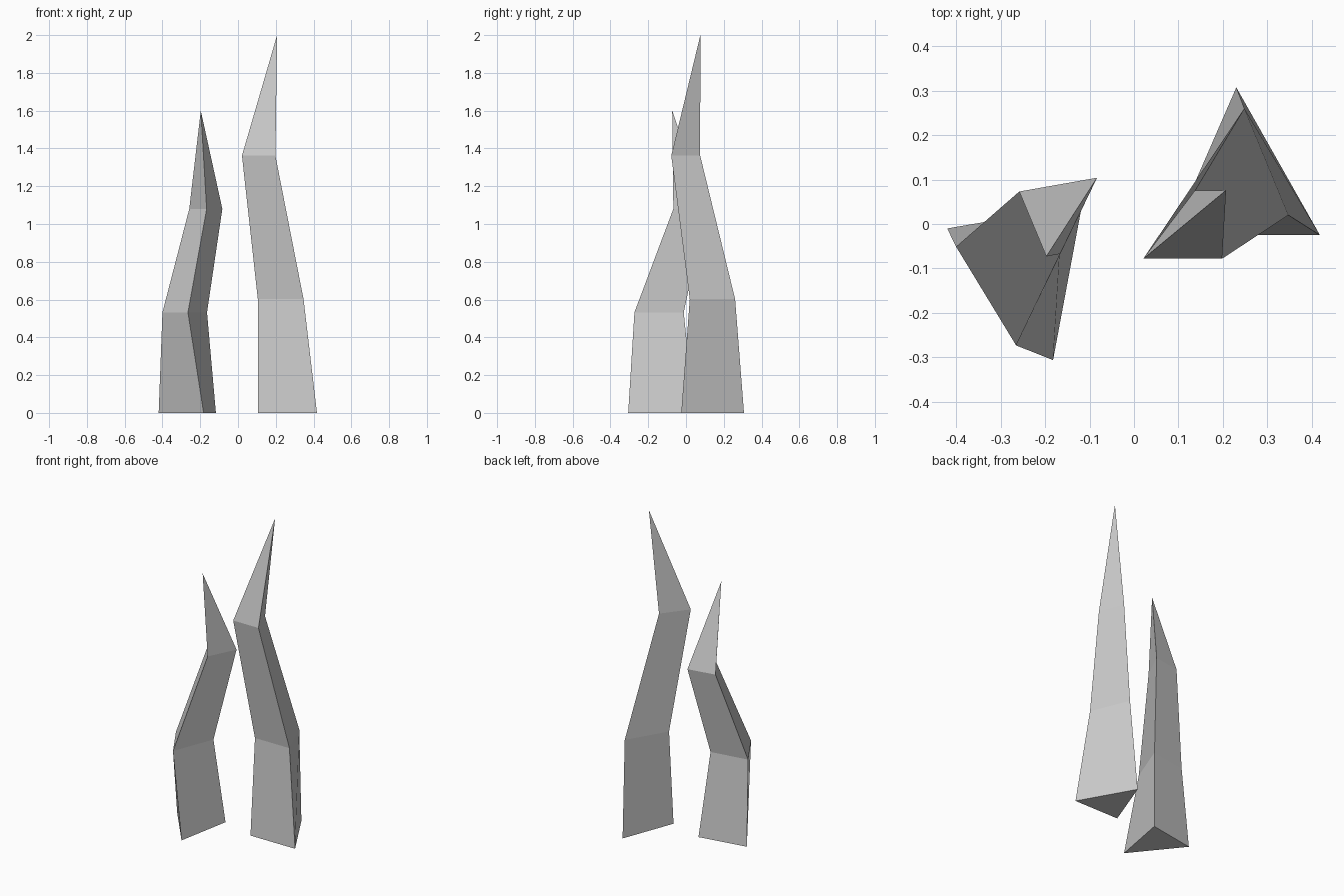
import bpy
import bmesh

if "Cube" in bpy.data.objects:
    bpy.data.objects.remove(bpy.data.objects["Cube"])


def make_horn(name, rings, apex):
    """Skin stacked triangular sections, close the base and end in a point."""
    bm = bmesh.new()
    loops = [[bm.verts.new((x, y, z)) for x, y in pts] for z, pts in rings]
    tip = bm.verts.new(apex)
    bm.faces.new(loops[0])
    for lo, hi in zip(loops, loops[1:]):
        for i in range(3):
            j = (i + 1) % 3
            bm.faces.new((lo[i], lo[j], hi[j], hi[i]))
    for i in range(3):
        bm.faces.new((loops[-1][i], loops[-1][(i + 1) % 3], tip))
    bmesh.ops.recalc_face_normals(bm, faces=bm.faces)
    mesh = bpy.data.meshes.new(name)
    bm.to_mesh(mesh)
    bm.free()
    obj = bpy.data.objects.new(name, mesh)
    bpy.context.collection.objects.link(obj)
    return obj


# Tall spike, leaning inwards then straightening
make_horn("tall_spike", [
    (0.0, [(0.23, 0.307), (0.105, -0.025), (0.418, -0.025)]),
    (0.602, [(0.248, 0.26), (0.105, 0.02), (0.347, 0.02)]),
    (1.362, [(0.137, 0.075), (0.021, -0.078), (0.198, -0.078)]),
], (0.207, 0.076, 2.0))

# Short spike, turned to face the tall one
make_horn("short_spike", [
    (0.0, [(-0.182, -0.306), (-0.117, 0.042), (-0.42, -0.01)]),
    (0.532, [(-0.265, -0.273), (-0.164, -0.012), (-0.4, -0.051)]),
    (1.08, [(-0.166, -0.067), (-0.083, 0.104), (-0.258, 0.073)]),
], (-0.197, -0.073, 1.6))
